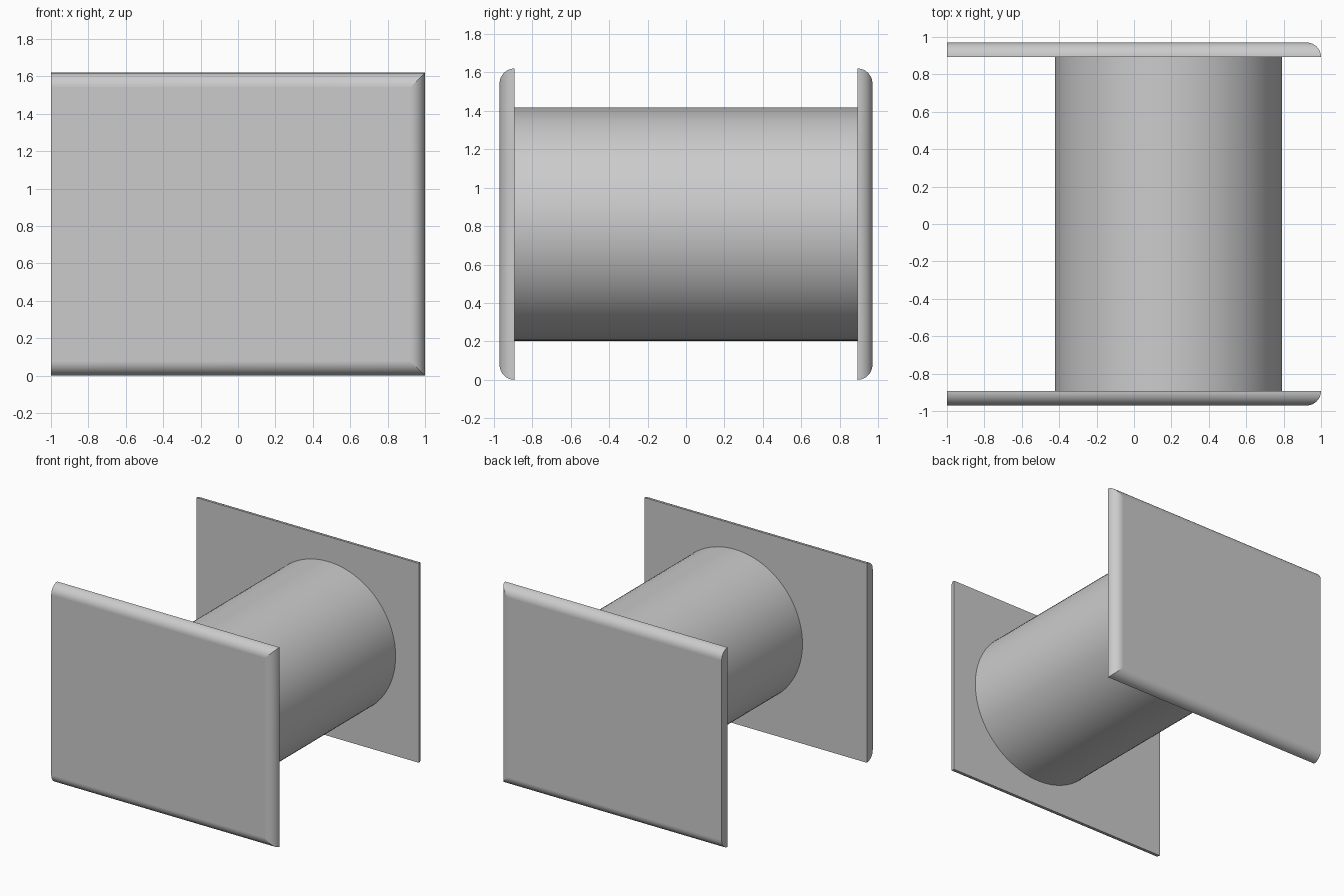
import bpy, bmesh, math
from mathutils import Matrix

cube = bpy.data.objects.get("Cube")
if cube:
    bpy.data.objects.remove(cube, do_unlink=True)

HEIGHT = 1.62
INNER_Y = 0.893     # inner face of each end plate
ROUND = 0.077       # plate thickness, also the edge radius
STEPS = 12

grey = bpy.data.materials.new("plain_grey")
grey.use_nodes = True
grey.diffuse_color = (0.6, 0.6, 0.6, 1)
grey.node_tree.nodes["Principled BSDF"].inputs["Base Color"].default_value = (0.6, 0.6, 0.6, 1)


def add_object(name, bm):
    bmesh.ops.recalc_face_normals(bm, faces=bm.faces)
    mesh = bpy.data.meshes.new(name)
    bm.to_mesh(mesh)
    bm.free()
    mesh.materials.append(grey)
    obj = bpy.data.objects.new(name, mesh)
    bpy.context.collection.objects.link(obj)
    return obj


def end_plate(name, side):
    """Plate with mitred quarter-round edges on top, bottom and +x; square on -x."""
    bm = bmesh.new()
    rings = []
    for i in range(STEPS + 1):
        t = math.pi / 2 * i / STEPS
        inset = ROUND * (1 - math.cos(t))
        y = side * (INNER_Y + ROUND * math.sin(t))
        corners = ((-1, inset), (1 - inset, inset),
                   (1 - inset, HEIGHT - inset), (-1, HEIGHT - inset))
        rings.append([bm.verts.new((x, y, z)) for x, z in corners])
    bm.faces.new(rings[0])
    bm.faces.new(rings[-1])
    for low, high in zip(rings, rings[1:]):
        for k in range(4):
            n = (k + 1) % 4
            face = bm.faces.new((low[k], low[n], high[n], high[k]))
            face.smooth = k < 3
            # Keep the mitre lines crisp
            bm.edges.get((low[k], high[k])).smooth = False
    # Keep the broad faces flat
    for ring in (rings[0], rings[-1]):
        for k in range(4):
            bm.edges.get((ring[k], ring[(k + 1) % 4])).smooth = False
    return add_object(name, bm)


end_plate("front_plate", -1)
end_plate("back_plate", 1)

# Round barrel between the plates, set off centre
bm = bmesh.new()
bmesh.ops.create_cone(bm, cap_ends=True, segments=96, radius1=0.607, radius2=0.607,
                      depth=2 * INNER_Y,
                      matrix=Matrix.Translation((0.185, 0, HEIGHT / 2))
                      @ Matrix.Rotation(math.pi / 2, 4, 'X'))
for face in bm.faces:
    face.smooth = len(face.verts) == 4
for edge in bm.edges:
    edge.smooth = all(f.smooth for f in edge.link_faces)
add_object("barrel", bm)
